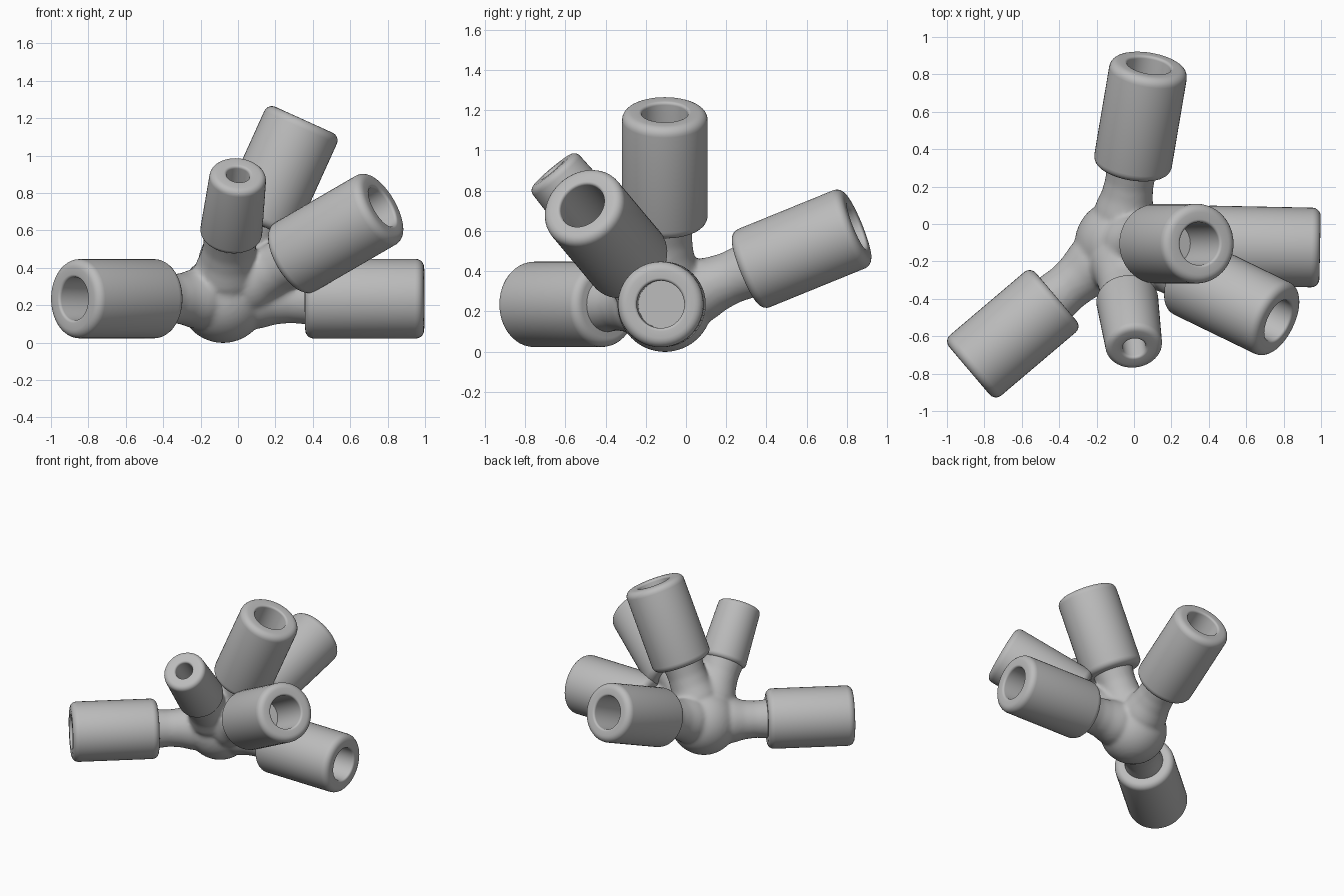
import bpy, bmesh, math
from mathutils import Vector

cube = bpy.data.objects.get("Cube")
if cube:
    bpy.data.objects.remove(cube)

# Single matte grey
grey = bpy.data.materials.new("matte_grey")
grey.use_nodes = True
grey.diffuse_color = (0.5, 0.5, 0.5, 1)
grey.node_tree.nodes["Principled BSDF"].inputs["Base Color"].default_value = (0.5, 0.5, 0.5, 1)

HUB = Vector((-0.08, -0.105, 0.235))
HUB_RADIUS = 0.237


def add_object(name, bm):
    mesh = bpy.data.meshes.new(name)
    bmesh.ops.recalc_face_normals(bm, faces=bm.faces)
    bm.to_mesh(mesh)
    bm.free()
    mesh.materials.append(grey)
    obj = bpy.data.objects.new(name, mesh)
    bpy.context.collection.objects.link(obj)
    return obj


def lathe(bm, profile, direction, sides=48):
    """Spin (radius, distance) points around an axis leaving the hub."""
    turn = Vector(direction).to_track_quat("Z", "Y")
    rings = []
    for radius, dist in profile:
        count = sides if radius > 0 else 1
        rings.append([bm.verts.new(HUB + turn @ Vector((
            radius * math.cos(math.tau * i / sides),
            radius * math.sin(math.tau * i / sides), dist))) for i in range(count)])
    for a, b in zip(rings, rings[1:]):
        for i in range(sides):
            j = (i + 1) % sides
            corners = [a[i % len(a)], a[j % len(a)], b[j % len(b)], b[i % len(b)]]
            bm.faces.new(list(dict.fromkeys(corners)))


def arc(radius, dist, size, start, steps=5):
    """Quarter-round edge centred on (radius, dist)."""
    angles = [start + math.pi / 2 * i / steps for i in range(steps + 1)]
    return [(radius + size * math.cos(a), dist + size * math.sin(a)) for a in angles]


def sleeve_profile(r, start, end, bore, depth, edge, taper):
    return ([(0, start)]
            + arc(r + taper - edge, start + edge, edge, -math.pi / 2)
            + arc(r - edge, end - edge, edge, 0)
            + arc(bore + 0.015, end - 0.015, 0.015, math.pi / 2)
            + [(bore, end - depth), (0, end - depth)])


# name: direction, sleeve radius, start, end, bore radius, neck radius, taper
ARMS = {
    "right_front": ((-0.79, -0.67, 0.0), 0.212, 0.44, 1.05, 0.115, 0.13, 0),
    "left": ((1.0, -0.02, 0.0), 0.213, 0.44, 1.075, 0.118, 0.13, 0),
    "back": ((0.16, 0.945, 0.385), 0.21, 0.44, 1.045, 0.118, 0.13, 0),
    "top": ((0.43, 0.0, 0.95), 0.213, 0.44, 1.05, 0.115, 0.135, 0),
    "left_front": ((0.845, -0.41, 0.49), 0.213, 0.44, 1.07, 0.118, 0.135, 0),
    "small_front": ((0.08, -0.55, 0.655), 0.152, 0.44, 0.875, 0.062, 0.14, 0.014),
}

# Hub ball and necks, blended together
core = bmesh.new()
bmesh.ops.create_uvsphere(core, u_segments=48, v_segments=24, radius=HUB_RADIUS)
bmesh.ops.translate(core, verts=core.verts, vec=HUB)
for direction, r, start, end, bore, neck, taper in ARMS.values():
    lathe(core, [(0, 0), (neck + 0.03, 0), (neck + 0.03, 0.2), (neck + 0.008, 0.28),
                 (neck, 0.36), (neck + 0.005, start - 0.02),
                 (neck + 0.012, start + 0.04), (0, start + 0.04)], direction)
hub = add_object("hub", core)
remesh = hub.modifiers.new("blend", "REMESH")
remesh.mode = "VOXEL"
remesh.voxel_size = 0.014
remesh.use_smooth_shade = True
smooth = hub.modifiers.new("soften", "SMOOTH")
smooth.factor = 0.5
smooth.iterations = 10

# Hollow sleeves at the ends of the necks
for name, (direction, r, start, end, bore, neck, taper) in ARMS.items():
    bm = bmesh.new()
    edge = 0.045 if r > 0.2 else 0.035
    lathe(bm, sleeve_profile(r, start, end, bore, 0.38, edge, taper), direction)
    sleeve = add_object(name + "_sleeve", bm)
    bpy.ops.object.select_all(action="DESELECT")
    sleeve.select_set(True)
    bpy.context.view_layer.objects.active = sleeve
    bpy.ops.object.shade_smooth_by_angle(angle=math.radians(40))
